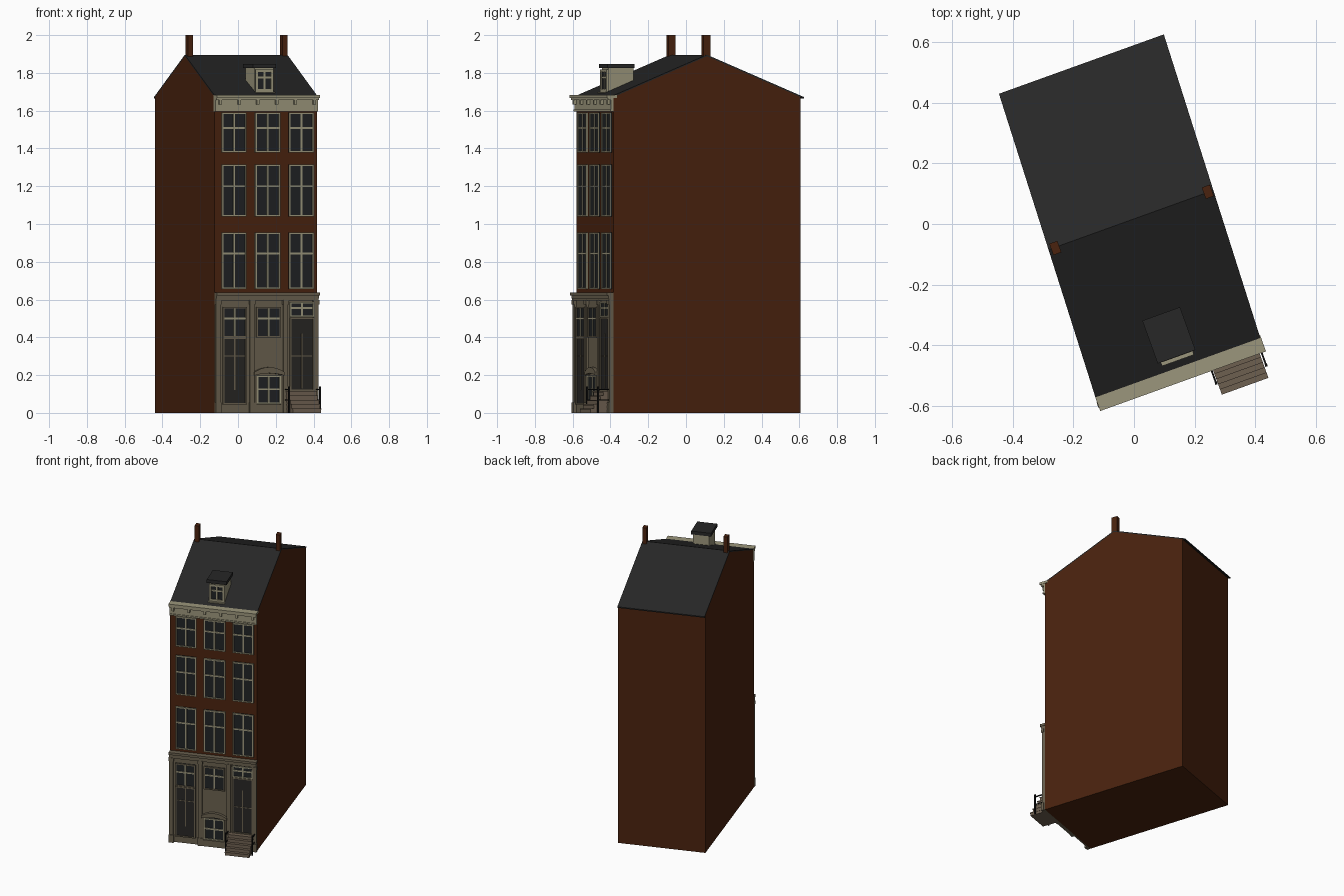
import bpy, math
from mathutils import Vector

if "Cube" in bpy.data.objects:
    bpy.data.objects.remove(bpy.data.objects["Cube"])

# Street frontage frame: u runs along the front wall, d points out of it, z is up
ANG = math.radians(19.8)
ORIGIN = Vector((-0.124, -0.580, 0))
U = Vector((math.cos(ANG), math.sin(ANG), 0))
N = Vector((math.sin(ANG), -math.cos(ANG), 0))
WIDTH = 0.577
BACK = Vector((-0.315, 0.991, 0))      # the party walls run slightly skewed


def P(u, d, z):
    return ORIGIN + U * u + N * d + Vector((0, 0, z))


def material(name, rgb):
    m = bpy.data.materials.new(name)
    m.diffuse_color = (*rgb, 1)
    m.use_nodes = True
    m.node_tree.nodes["Principled BSDF"].inputs["Base Color"].default_value = m.diffuse_color
    return m


BRICK = material("brick", (0.068, 0.0165, 0.0045))
ROOF = material("roof slate", (0.020, 0.020, 0.020))
CREAM = material("cream paint", (0.33, 0.305, 0.20))
STONE = material("brown stone", (0.140, 0.116, 0.076))
STEP = material("step stone", (0.155, 0.115, 0.080))
GLASS = material("dark glass", (0.014, 0.016, 0.018))
DOOR = material("door paint", (0.020, 0.019, 0.017))
IRON = material("black iron", (0.006, 0.006, 0.006))


def make(name, verts, faces, mat):
    me = bpy.data.meshes.new(name)
    me.from_pydata([tuple(v) for v in verts], [], faces)
    me.materials.append(mat)
    ob = bpy.data.objects.new(name, me)
    bpy.context.collection.objects.link(ob)
    return ob


def boxes(name, items, mat):
    """One object from boxes given as (u0, u1, d0, d1, z0, z1)."""
    vs, fs = [], []
    for u0, u1, d0, d1, z0, z1 in items:
        k = len(vs)
        for z in (z0, z1):
            vs += [P(u0, d1, z), P(u1, d1, z), P(u1, d0, z), P(u0, d0, z)]
        fs += [[k + i for i in f] for f in ((3, 2, 1, 0), (4, 5, 6, 7), (0, 1, 5, 4),
                                            (1, 2, 6, 5), (2, 3, 7, 6), (3, 0, 4, 7))]
    return make(name, vs, fs, mat)


def prism(name, left, shift, mat):
    """Closed solid from a profile loop swept along a vector."""
    n = len(left)
    vs = left + [v + shift for v in left]
    fs = [list(range(n))[::-1], list(range(n, 2 * n))]
    fs += [[i, (i + 1) % n, n + (i + 1) % n, n + i] for i in range(n)]
    return make(name, vs, fs, mat)


def border(u0, u1, z0, z1, w, d0, d1):
    return [(u0, u0 + w, d0, d1, z0, z1), (u1 - w, u1, d0, d1, z0, z1),
            (u0 + w, u1 - w, d0, d1, z0, z0 + w), (u0 + w, u1 - w, d0, d1, z1 - w, z1)]


def window(name, u0, u1, z0, z1, d, bar_zs, mat=CREAM, mullion=True, pane=GLASS, w=0.008):
    """Pane, frame, central mullion and cross bars."""
    boxes(name + "_pane", [(u0, u1, d - 0.004, d + 0.003, z0, z1)], pane)
    boxes(name + "_frame", border(u0, u1, z0, z1, w, d - 0.004, d + 0.009), mat)
    c = (u0 + u1) / 2
    bars = [(u0 + w, u1 - w, d, d + 0.007, z - 0.005, z + 0.005) for z in bar_zs]
    if mullion:
        bars.append((c - 0.005, c + 0.005, d, d + 0.0065, z0 + w, z1 - w))
    boxes(name + "_bars", bars, CREAM)


# Brick body with gabled party walls
EAVE, RIDGE = 1.672, 1.888


def back(t, z):
    return ORIGIN + BACK * t + Vector((0, 0, z))


prism("brick_body", [back(0, 0), back(0, EAVE), back(0.5, RIDGE), back(1, EAVE), back(1, 0)],
      U * WIDTH, BRICK)

# Thin roof skin with a small rear overhang
drop = 0.018 * 2 * (RIDGE - EAVE)
prism("roof", [back(0, EAVE), back(0, EAVE + 0.008), back(0.5, RIDGE + 0.008),
               back(1.018, EAVE + 0.008 - drop), back(1.018, EAVE - drop), back(0.5, RIDGE)],
      U * WIDTH, ROOF)

# Chimneys at both ends of the ridge
for side, (cx, cy) in (("left", (-0.259, -0.079)), ("right", (0.243, 0.106))):
    r = Vector((cx, cy, 0)) - ORIGIN
    u, d = r.dot(U), r.dot(N)
    boxes(side + "_chimney", [(u - 0.014, u + 0.014, d - 0.02, d + 0.02, 1.85, 2.0)], BRICK)

# Top cornice: frieze, slab and brackets
boxes("top_cornice", [(0, WIDTH, -0.02, 0.012, 1.596, 1.672),
                      (0, WIDTH, 0, 0.017, 1.596, 1.606),
                      (0, WIDTH, -0.02, 0.030, 1.656, 1.668),
                      (0, WIDTH + 0.003, -0.02, 0.038, 1.668, 1.684)], CREAM)
boxes("cornice_brackets", [(u - 0.007, u + 0.007, 0.01, 0.028, 1.632, 1.657)
                           for u in (0.025 + 0.1055 * i for i in range(6))], CREAM)

# Three rows of upper windows
COLUMNS = [(0.039, 0.177), (0.226, 0.367), (0.416, 0.555)]
for row, (z0, z1, zb) in enumerate([(0.657, 0.954, 0.843), (1.039, 1.315, 1.20),
                                    (1.379, 1.590, 1.508)]):
    for col, (u0, u1) in enumerate(COLUMNS):
        window(f"window_{row}_{col}", u0, u1, z0, z1, 0.002, [zb])

# Shop front: stone facing, pilasters and entablature
boxes("stone_facing", [(0, WIDTH, 0, 0.010, 0, 0.636)], STONE)
pil = []
for u in (0.014, 0.205, 0.393, 0.564):
    pil += [(u - 0.013, u + 0.013, 0.008, 0.022, 0, 0.60),
            (u - 0.016, u + 0.016, 0.008, 0.027, 0, 0.055),
            (u - 0.016, u + 0.016, 0.008, 0.027, 0.575, 0.598)]
boxes("pilasters", pil, STONE)
boxes("shop_entablature", [(0, WIDTH, 0, 0.024, 0.594, 0.606),
                           (0, WIDTH, 0, 0.028, 0.606, 0.622),
                           (0, WIDTH + 0.003, 0, 0.037, 0.622, 0.638)], STONE)

# Ground floor openings
window("left_upper_light", 0.040, 0.174, 0.40, 0.56, 0.012, [0.50], STONE)
window("left_tall_door", 0.040, 0.174, 0.045, 0.398, 0.012, [], STONE, False, DOOR)
boxes("left_door_bars", [(0.104, 0.110, 0.012, 0.018, 0.12, 0.39),
                         (0.05, 0.164, 0.012, 0.018, 0.298, 0.303)], STONE)
window("middle_window", 0.229, 0.367, 0.40, 0.56, 0.012, [0.50], STONE)
window("basement_window", 0.231, 0.365, 0.048, 0.198, 0.014, [0.125], CREAM)
window("door_light", 0.417, 0.553, 0.508, 0.588, 0.012, [0.555], CREAM)
window("front_door", 0.417, 0.553, 0.115, 0.506, 0.012, [], STONE, False, DOOR)
boxes("door_bars", [(0.482, 0.488, 0.012, 0.018, 0.13, 0.42),
                    (0.427, 0.543, 0.012, 0.018, 0.298, 0.303)], STONE)

# Surround and segmental hood of the basement window
boxes("basement_surround", [(0.219, 0.231, 0.008, 0.022, 0, 0.205),
                            (0.365, 0.377, 0.008, 0.022, 0, 0.205),
                            (0.219, 0.377, 0.008, 0.024, 0, 0.045)], STONE)
STEPS = 10
arc = [(i / STEPS * 2 - 1) for i in range(STEPS + 1)]
hood = [P(0.298 + 0.084 * t, 0.008, 0.216 + 0.026 * (1 - t * t)) for t in arc]
hood += [P(0.298 + 0.084 * t, 0.008, 0.198 + 0.012 * (1 - t * t)) for t in reversed(arc)]
prism("basement_hood", hood[::-1], N * 0.024, STONE)

# Entrance steps
boxes("entrance_steps", [(0.397, 0.556, 0.008, 0.120 - 0.018 * i, 0.023 * i, 0.023 * (i + 1))
                         for i in range(5)], STEP)
boxes("step_nosings", [(0.395, 0.558, 0.01, 0.123 - 0.018 * i, 0.023 * i + 0.017, 0.023 * i + 0.0235)
                       for i in range(5)], STEP)

# Iron railings beside the steps
rails = []
for u in (0.390, 0.565):
    rails += [(u - 0.003, u + 0.003, 0.01, 0.086, 0.120, 0.127),
              (u - 0.002, u + 0.002, 0.01, 0.082, 0.066, 0.070),
              (u - 0.004, u + 0.004, 0.077, 0.085, 0, 0.14)]
boxes("railings", rails, IRON)

# Dormer with flat roof
boxes("dormer_body", [(0.245, 0.350, -0.195, -0.055, 1.675, 1.825)], CREAM)
boxes("dormer_roof", [(0.231, 0.363, -0.195, -0.045, 1.825, 1.848)], ROOF)
boxes("dormer_sill", [(0.243, 0.352, -0.06, -0.032, 1.688, 1.700)], CREAM)
window("dormer_window", 0.247, 0.348, 1.700, 1.818, -0.053, [1.775], CREAM, w=0.014)
